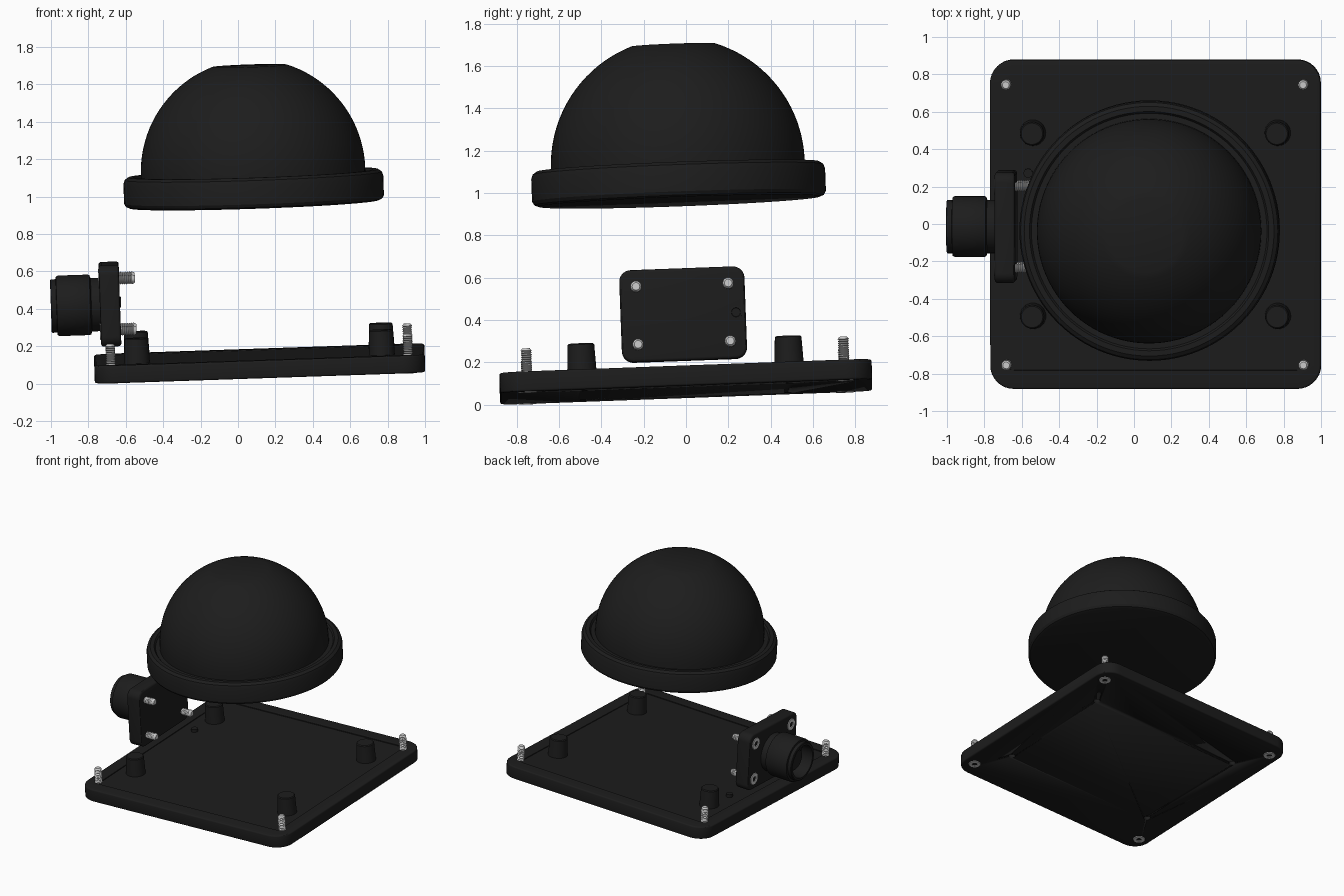
import bpy, bmesh
from math import sin, cos, pi, radians
from mathutils import Matrix, Vector

if "Cube" in bpy.data.objects:
    bpy.data.objects.remove(bpy.data.objects["Cube"])

# The assembly leans slightly: build it level, then place it with this frame
up = Vector((-0.034, -0.037, 1)).normalized()
ex = Vector((1, 0, 0.034)).normalized()
ey = up.cross(ex)
FRAME = Matrix.Translation((0.117, 0.001, 0.0605)) @ Matrix((ex, ey, up)).transposed().to_4x4()
TO_LEFT = Matrix.Rotation(radians(-90), 4, 'Y')    # local +z -> -x
TO_RIGHT = Matrix.Rotation(radians(90), 4, 'Y')    # local +z -> +x

black = bpy.data.materials.new("black_plastic")
black.diffuse_color = (0.012, 0.012, 0.012, 1)
black.use_nodes = True
black.node_tree.nodes["Principled BSDF"].inputs["Base Color"].default_value = black.diffuse_color
steel = bpy.data.materials.new("steel")
steel.diffuse_color = (0.6, 0.6, 0.6, 1)
steel.use_nodes = True
steel.node_tree.nodes["Principled BSDF"].inputs["Base Color"].default_value = steel.diffuse_color


def add(name, bm, place, mat):
    bmesh.ops.recalc_face_normals(bm, faces=bm.faces)
    me = bpy.data.meshes.new(name)
    bm.to_mesh(me)
    bm.free()
    ob = bpy.data.objects.new(name, me)
    bpy.context.collection.objects.link(ob)
    ob.matrix_world = FRAME @ place
    me.materials.append(mat)
    bpy.ops.object.select_all(action='DESELECT')
    ob.select_set(True)
    bpy.context.view_layer.objects.active = ob
    bpy.ops.object.shade_smooth_by_angle(angle=radians(30))
    return ob


def lathe(name, profile, place, mat=black, steps=32):
    """Turn (radius, height) points round z; end points sit on the axis."""
    bm = bmesh.new()
    vs = [bm.verts.new((r, 0, z)) for r, z in profile]
    es = [bm.edges.new(p) for p in zip(vs, vs[1:])]
    bmesh.ops.spin(bm, geom=vs + es, cent=(0, 0, 0), axis=(0, 0, 1),
                   angle=2 * pi, steps=steps, use_duplicate=False)
    bmesh.ops.remove_doubles(bm, verts=bm.verts, dist=1e-5)
    return add(name, bm, place, mat)


def slab(name, w, d, r, t, place, bevel, recess=None):
    """Rounded rectangle w x d, thickness t, with an optional tray in the top."""
    bm = bmesh.new()
    pts = []
    for k, (sx, sy) in enumerate(((1, 1), (-1, 1), (-1, -1), (1, -1))):
        for i in range(9):
            a = pi / 2 * (k + i / 8)
            pts.append((sx * (w / 2 - r) + r * cos(a), sy * (d / 2 - r) + r * sin(a), 0))
    base = bm.faces.new([bm.verts.new(p) for p in pts])
    ext = bmesh.ops.extrude_face_region(bm, geom=[base])['geom']
    top_verts = [g for g in ext if isinstance(g, bmesh.types.BMVert)]
    bmesh.ops.translate(bm, verts=top_verts, vec=(0, 0, t))
    top = [g for g in ext if isinstance(g, bmesh.types.BMFace)][0]
    rims = list(top.edges) + [e for e in bm.edges if all(v.co.z < 1e-6 for v in e.verts)]
    bmesh.ops.bevel(bm, geom=rims, offset=bevel, segments=3, profile=0.5, affect='EDGES')
    if recess:
        top = max(bm.faces, key=lambda f: f.calc_center_median().z * 100 + f.calc_area())
        bmesh.ops.inset_region(bm, faces=[top], thickness=recess[0])
        walls = bmesh.ops.extrude_discrete_faces(bm, faces=[top])['faces'][0]
        bmesh.ops.translate(bm, verts=walls.verts, vec=(0, 0, -recess[1]))
    return add(name, bm, place, black)


def screw(name, length, place):
    """Countersunk socket screw, head at z = 0, threaded up to length."""
    prof = [(0, 0.02), (0.018, 0.02), (0.02, -0.004), (0.042, -0.004), (0.047, 0.002), (0.024, 0.024)]
    z = 0.03
    while z < length - 0.012:
        prof += [(0.021, z), (0.0265, z + 0.005)]
        z += 0.01
    prof += [(0.021, length - 0.004), (0.018, length), (0, length)]
    lathe(name, prof, place, steel, 20)


at = lambda x, y, z: Matrix.Translation((x, y, z))
corners = [(sx, sy) for sx in (-1, 1) for sy in (-1, 1)]

# Base plate with shallow tray
plate = slab("base_plate", 1.768, 1.76, 0.125, 0.095, at(0, 0, 0), 0.01, recess=(0.09, 0.006))

# Standoffs, corner screws, and cutters for the holes under the standoffs
for i, (sx, sy) in enumerate(corners):
    post = at(sx * 0.655, sy * 0.49, 0)
    lathe(f"standoff_{i}", [(0, 0.08), (0.07, 0.08), (0.063, 0.218), (0.057, 0.224), (0, 0.224)], post)
    hole = lathe(f"hole_cutter_{i}", [(0, -0.02), (0.026, -0.02), (0.026, 0.03), (0, 0.03)], post)
    hole.hide_render = True
    hole.hide_viewport = True
    cut = plate.modifiers.new("hole", 'BOOLEAN')
    cut.object = hole
    cut.operation = 'DIFFERENCE'
    screw(f"base_screw_{i}", 0.206, at(sx * 0.795, sy * 0.75, 0))

# Small stud beside the connector
lathe("locating_stud", [(0, 0.08), (0.024, 0.08), (0.024, 0.112), (0, 0.112)], at(-0.68, 0.275, 0))

# Dome: flanged ring, hemisphere with a small flat top
R, zc = 0.6, 1.075
dome = [(0, 0.9), (0.665, 0.9), (0.685, 0.908), (0.695, 0.925), (0.695, 1.03),
        (0.688, 1.052), (0.668, 1.066), (0.64, 1.066), (0.63, 1.052), (0.6, 1.052)]
a0, a1 = 0, radians(70.6)
dome += [(R * cos(a0 + (a1 - a0) * i / 20), zc + R * sin(a0 + (a1 - a0) * i / 20)) for i in range(21)]
dome += [(0, dome[-1][1] + 0.003)]
lathe("dome", dome, at(0, 0, 0), steps=96)

# Connector flange (standing upright) and its screws
CZ = 0.392
slab("connector_flange", 0.436, 0.592, 0.055, 0.108, at(-0.735, 0, CZ) @ TO_LEFT, 0.014)
for i, (sy, sz) in enumerate(corners):
    screw(f"connector_screw_{i}", 0.192, at(-0.843, sy * 0.218, CZ + sz * 0.137) @ TO_RIGHT)

# Dimple plug on the inner face of the flange
lathe("flange_plug", [(0, 0), (0.03, 0), (0.03, 0.011), (0.022, 0.012), (0.02, 0.004), (0, 0.004)],
      at(-0.741, 0.25, CZ) @ TO_RIGHT, steps=24)

# Hollow connector barrel, its inner core and key
barrel = [(0, 0), (0.143, 0), (0.143, 0.05), (0.158, 0.056), (0.162, 0.064), (0.162, 0.225), (0.157, 0.235),
          (0.143, 0.237), (0.143, 0.263), (0.138, 0.267), (0.122, 0.267), (0.122, 0.1), (0, 0.1)]
lathe("connector_barrel", barrel, at(-0.838, 0, CZ) @ TO_LEFT, steps=64)
lathe("connector_core", [(0, 0.09), (0.085, 0.09), (0.085, 0.2), (0.08, 0.205), (0, 0.205)],
      at(-0.838, 0, CZ) @ TO_LEFT, steps=48)
bm = bmesh.new()
bmesh.ops.create_cube(bm, size=1, matrix=at(-1.01, 0, CZ + 0.105) @ Matrix.Diagonal((0.15, 0.03, 0.05, 1)))
add("connector_key", bm, at(0, 0, 0), black)
